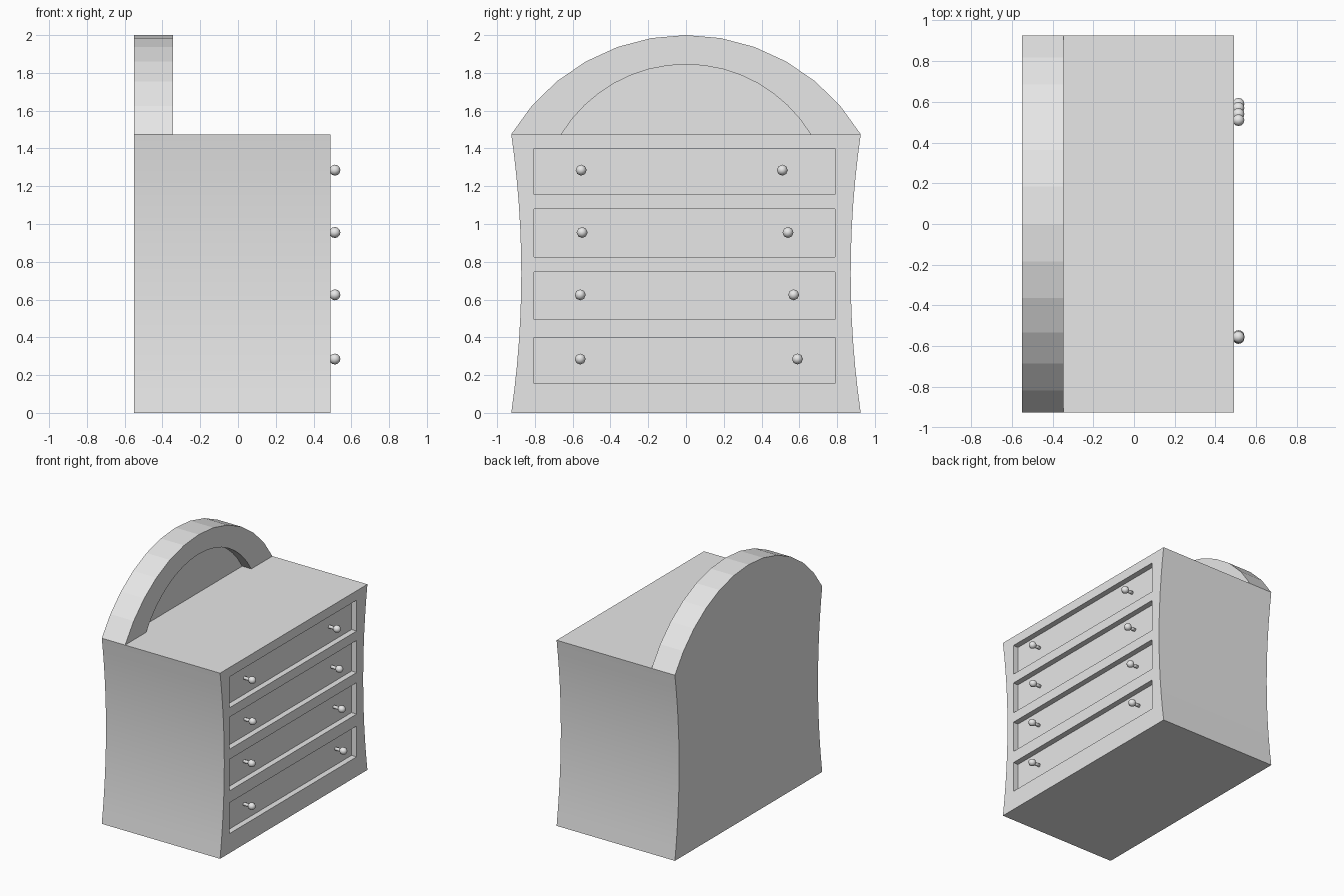
import bpy, bmesh, math
from mathutils import Matrix

cube = bpy.data.objects.get("Cube")
if cube:
    bpy.data.objects.remove(cube)

# One plain grey for the whole piece
grey = bpy.data.materials.new("plain_grey")
grey.use_nodes = True
grey.diffuse_color = (0.8, 0.8, 0.8, 1)
grey.node_tree.nodes["Principled BSDF"].inputs["Base Color"].default_value = (0.8, 0.8, 0.8, 1)

BACK, FRONT, LEDGE = -0.55, 0.49, -0.345
TOP, HALF = 1.475, 0.925


def add_object(name, bm):
    bmesh.ops.recalc_face_normals(bm, faces=bm.faces)
    mesh = bpy.data.meshes.new(name)
    bm.to_mesh(mesh)
    bm.free()
    mesh.materials.append(grey)
    obj = bpy.data.objects.new(name, mesh)
    bpy.context.collection.objects.link(obj)
    return obj


def prism(name, outline, x0, x1):
    """Extrude a (y, z) outline along x."""
    bm = bmesh.new()
    face = bm.faces.new([bm.verts.new((x0, y, z)) for y, z in outline])
    out = bmesh.ops.extrude_face_region(bm, geom=[face])
    verts = [v for v in out["geom"] if isinstance(v, bmesh.types.BMVert)]
    bmesh.ops.translate(bm, verts=verts, vec=(x1 - x0, 0, 0))
    return add_object(name, bm)


def arc(half, rise, steps):
    """Circular arc standing on the cabinet top, from +y to -y."""
    r = (half * half + rise * rise) / (2 * rise)
    a = math.asin(half / r)
    angles = [a - 2 * a * i / steps for i in range(steps + 1)]
    return [(r * math.sin(t), TOP + rise - r + r * math.cos(t)) for t in angles]


def carve(target, cutter):
    """Subtract the cutter, bake the result and drop the cutter."""
    cutter.hide_render = True
    mod = target.modifiers.new("cut", "BOOLEAN")
    mod.operation = "DIFFERENCE"
    mod.solver = "EXACT"
    mod.object = cutter
    deps = bpy.context.evaluated_depsgraph_get()
    mesh = bpy.data.meshes.new_from_object(target.evaluated_get(deps))
    target.modifiers.remove(mod)
    target.data = mesh
    bpy.data.objects.remove(cutter)


def smooth(obj):
    bpy.ops.object.select_all(action="DESELECT")
    obj.select_set(True)
    bpy.context.view_layer.objects.active = obj
    bpy.ops.object.shade_smooth_by_angle(angle=math.radians(30))


# Cabinet with waisted sides
STEPS = 12
side = []
for i in range(STEPS + 1):
    t = 2 * i / STEPS - 1
    side.append((HALF - 0.053 * (1 - t * t), TOP * i / STEPS))
cabinet = prism("cabinet", side + [(-y, z) for y, z in reversed(side)], BACK, FRONT)

# Recessed drawer fronts
DRAWERS = [(1.155, 1.40), (0.825, 1.08), (0.495, 0.745), (0.155, 0.40)]
DEPTH = 0.045
for low, high in DRAWERS:
    box = [(-0.805, low), (0.79, low), (0.79, high), (-0.805, high)]
    carve(cabinet, prism("drawer_cutter", box, FRONT - DEPTH, FRONT + 0.1))
smooth(cabinet)

# Arched back board with a recessed panel
board = prism("arched_back_board", arc(HALF, 2 - TOP, 12), BACK, LEDGE)
inner = arc(0.66, 0.37, 16)
skirt = [(-0.66, TOP - 0.1), (0.66, TOP - 0.1)]
carve(board, prism("panel_cutter", inner + skirt, LEDGE - 0.08, LEDGE + 0.1))

# Round knobs on short stems, two per drawer
KNOB_Z = [1.285, 0.955, 0.625, 0.285]
RIGHT_Y = [-0.555, -0.55, -0.56, -0.56]
LEFT_Y = [0.51, 0.54, 0.57, 0.59]
turn = Matrix.Rotation(math.pi / 2, 4, "Y")
for i, z in enumerate(KNOB_Z):
    for label, y in (("right", RIGHT_Y[i]), ("left", LEFT_Y[i])):
        bm = bmesh.new()
        bmesh.ops.create_uvsphere(bm, u_segments=8, v_segments=6, radius=0.029,
                                  matrix=Matrix.Translation((0.513, y, z)) @ turn)
        bmesh.ops.create_cone(bm, cap_ends=True, segments=8, radius1=0.013, radius2=0.013,
                              depth=0.06, matrix=Matrix.Translation((0.47, y, z)) @ turn)
        knob = add_object(f"{label}_knob_{i + 1}", bm)
        for p in knob.data.polygons:
            p.use_smooth = True
